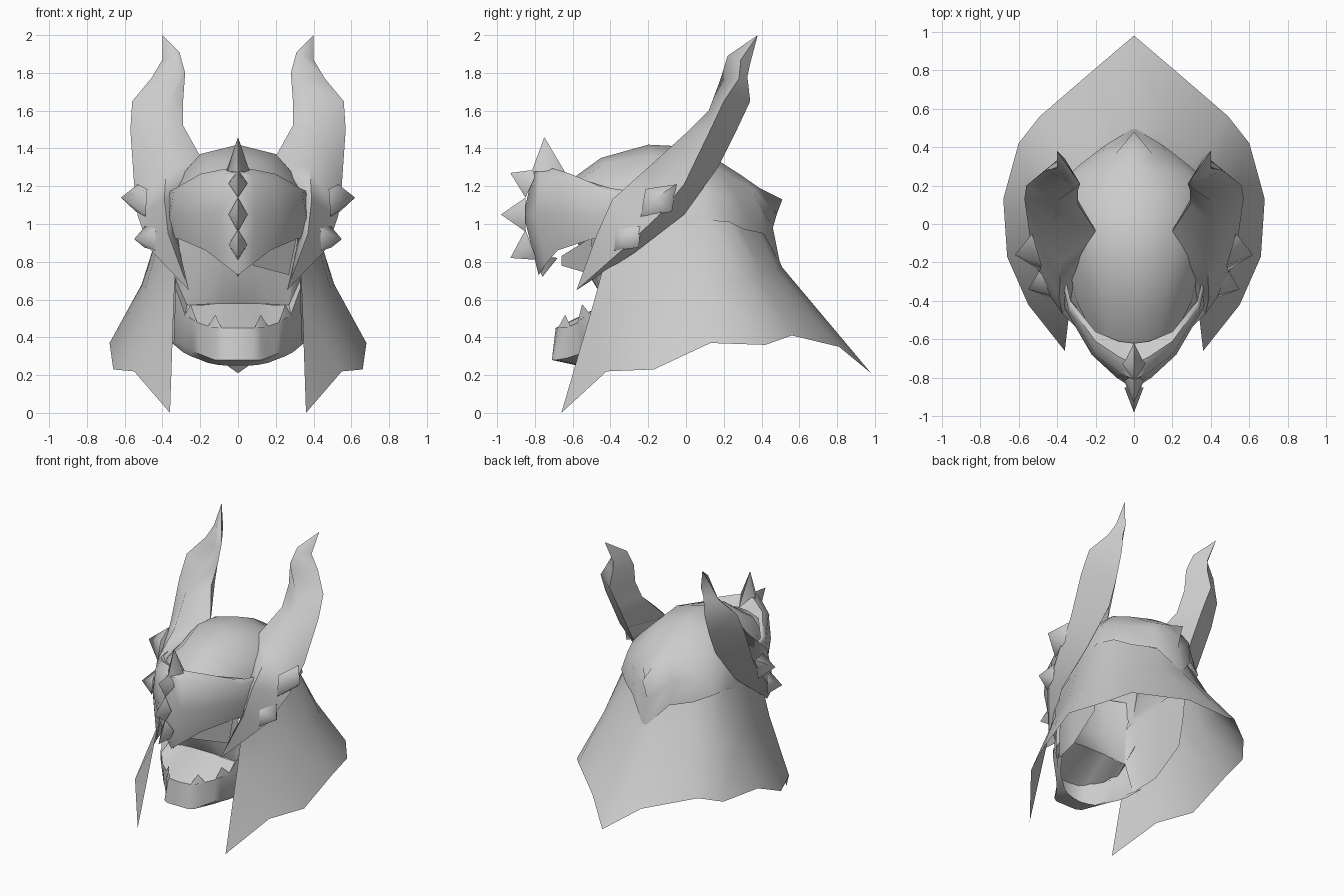
import bpy, bmesh, math
from mathutils import Vector

steel = bpy.data.materials.new("grey steel")
steel.diffuse_color = (0.6, 0.6, 0.6, 1)


def build(name, verts, faces, mirror=True, angle=40):
    me = bpy.data.meshes.new(name)
    me.from_pydata(verts, [], faces)
    bm = bmesh.new()
    bm.from_mesh(me)
    bmesh.ops.remove_doubles(bm, verts=bm.verts, dist=0.0005)
    bmesh.ops.recalc_face_normals(bm, faces=bm.faces)
    bm.to_mesh(me)
    bm.free()
    ob = bpy.data.objects.new(name, me)
    bpy.context.collection.objects.link(ob)
    me.materials.append(steel)
    if mirror:
        mod = ob.modifiers.new("mirror", 'MIRROR')
        mod.use_clip = True
    bpy.ops.object.select_all(action='DESELECT')
    ob.select_set(True)
    bpy.context.view_layer.objects.active = ob
    bpy.ops.object.shade_smooth_by_angle(angle=math.radians(angle))
    return ob


def loft(name, rows, closed=False, angle=40):
    """Skin between rows of equal point count."""
    n = len(rows[0])
    verts = [p for r in rows for p in r]
    faces = []
    for i in range(len(rows) - 1):
        for j in range(n if closed else n - 1):
            k = (j + 1) % n
            faces.append((i * n + j, i * n + k, (i + 1) * n + k, (i + 1) * n + j))
    return build(name, verts, faces, angle=angle)


def spike(name, a, b, side, tip, mirror=False):
    """Four-sided thorn: a and b end the long base axis, side is the half width."""
    a, b, s = Vector(a), Vector(b), Vector(side)
    m = (a + b) / 2
    verts = [a, m + s, b, m - s, Vector(tip)]
    build(name, verts, [(0, 1, 4), (1, 2, 4), (2, 3, 4), (3, 0, 4)], mirror, 85)


# skull cap: sections from brow to nape, each from the crown down to the rim
loft("skull_cap", [
    [(0, -.63, 1.22), (.12, -.61, 1.21), (.22, -.56, 1.16), (.30, -.48, .95)],
    [(0, -.45, 1.35), (.15, -.43, 1.32), (.30, -.40, 1.18), (.35, -.38, .85)],
    [(0, -.20, 1.42), (.20, -.18, 1.37), (.35, -.15, 1.20), (.39, -.15, .93)],
    [(0, 0, 1.41), (.20, .02, 1.35), (.37, .08, 1.18), (.41, .10, 1.02)],
    [(0, .18, 1.33), (.17, .17, 1.29), (.33, .21, 1.15), (.37, .23, 1.01)],
    [(0, .29, 1.26), (.13, .27, 1.23), (.27, .27, 1.14), (.28, .31, .97)],
    [(0, .39, 1.19), (.10, .36, 1.18), (.16, .38, 1.12), (.15, .41, .95)],
    [(0, .51, 1.13), (0, .48, 1.05), (0, .46, .98), (0, .50, .78)],
])

# neck cape: top, middle and hem rows from the front edge to the back centre
loft("neck_cape", [
    [(.33, -.43, .80), (.36, -.27, .89), (.39, -.10, 1.0), (.39, .10, 1.06),
     (.34, .21, 1.04), (.25, .28, 1.0), (.12, .38, .97), (0, .44, .93)],
    [(.34, -.49, .58), (.44, -.30, .62), (.49, -.10, .66), (.51, .12, .68),
     (.46, .30, .70), (.36, .40, .72), (.16, .48, .75), (0, .51, .77)],
    [(.36, -.66, 0), (.55, -.42, .22), (.66, -.17, .23), (.68, .13, .37),
     (.60, .42, .36), (.49, .56, .41), (.20, .81, .35), (0, .98, .21)],
], angle=60)

# visor: inner rim, brow ridge, brow, cheek line, lower edge, from centre to side
loft("visor", [
    [(0, -.62, 1.24), (.08, -.61, 1.24), (.20, -.56, 1.24), (.33, -.40, 1.19), (.36, -.27, 1.17)],
    [(0, -.73, 1.30), (.08, -.69, 1.29), (.20, -.61, 1.265), (.33, -.43, 1.19), (.37, -.27, 1.17)],
    [(0, -.81, 1.28), (.08, -.77, 1.26), (.20, -.68, 1.23), (.34, -.45, 1.17), (.38, -.27, 1.15)],
    [(0, -.86, 1.05), (.09, -.80, 1.05), (.22, -.68, 1.05), (.36, -.44, 1.04), (.39, -.25, 1.03)],
    [(0, -.78, .73), (.08, -.74, .79), (.17, -.68, .86), (.31, -.50, .92), (.38, -.25, .92)],
], angle=50)

# recessed face wall behind the visor
loft("face_wall", [
    [(0, -.60, 1.15), (.08, -.59, 1.14), (.18, -.55, 1.10), (.33, -.40, 1.05)],
    [(0, -.56, .80), (.08, -.55, .80), (.18, -.52, .82), (.31, -.45, .86)],
    [(0, -.42, .58), (.08, -.42, .58), (.17, -.42, .575), (.27, -.42, .57)],
], angle=60)

# small cheek plate under one side of the visor
build("cheek_plate", [(.08, -.66, .83), (.31, -.50, .93), (.27, -.49, .73), (.08, -.66, .78)],
      [(0, 1, 2, 3)], mirror=False)

# jaw: mouth floor, toothed lip, lower edge and underside, centre to side
loft("jaw", [
    [(0, -.42, .58), (.07, -.42, .58), (.10, -.42, .58), (.15, -.42, .575),
     (.20, -.42, .57), (.25, -.42, .57), (.27, -.42, .57), (.33, -.38, .72)],
    [(0, -.69, .45), (.085, -.68, .45), (.12, -.64, .45), (.16, -.61, .46),
     (.22, -.57, .48), (.25, -.55, .50), (.28, -.50, .52), (.33, -.42, .66)],
    [(0, -.71, .28), (.08, -.71, .28), (.12, -.69, .28), (.15, -.63, .29),
     (.20, -.57, .31), (.24, -.53, .33), (.28, -.47, .35), (.34, -.40, .38)],
    [(0, -.57, .25), (.06, -.56, .25), (.11, -.55, .255), (.16, -.53, .265),
     (.21, -.49, .285), (.25, -.46, .30), (.29, -.42, .32), (.35, -.33, .37)],
], angle=35)

# jaw side guard running back inside the cape and up to the cap
loft("jaw_guard", [
    [(.31, -.45, .86), (.34, -.38, .92), (.37, -.20, .97), (.39, .08, 1.02)],
    [(.27, -.42, .58), (.33, -.38, .66), (.37, -.20, .68), (.38, .06, .75)],
    [(.33, -.41, .38), (.34, -.38, .375), (.36, -.20, .40), (.37, .03, .55)],
], angle=60)

# lower teeth
spike("front_tooth", (.085, -.68, .445), (.16, -.61, .455), (.01, .02, 0), (.12, -.64, .52), True)
spike("side_tooth", (.215, -.575, .475), (.285, -.50, .515), (.01, .02, 0), (.25, -.55, .575), True)

# horns: sections of inner, front, outer and back points from tip to cheek
tip, low = (.40, .38, 2.0), (.26, -.58, .65)
loft("horn", [
    [tip] * 4,
    [(.31, .25, 1.91), (.335, .22, 1.89), (.40, .29, 1.87), (.36, .34, 1.85)],
    [(.28, .21, 1.80), (.31, .18, 1.76), (.46, .28, 1.77), (.37, .325, 1.78)],
    [(.29, .18, 1.66), (.40, .12, 1.60), (.56, .20, 1.65), (.39, .34, 1.65)],
    [(.29, .10, 1.52), (.43, .01, 1.49), (.57, .13, 1.50), (.37, .26, 1.48)],
    [(.19, -.05, 1.34), (.38, -.20, 1.30), (.55, -.01, 1.21), (.36, .17, 1.30)],
    [(.30, -.30, 1.17), (.39, -.39, 1.13), (.53, -.15, 1.04), (.40, -.01, 1.05)],
    [(.33, -.40, .95), (.37, -.47, .95), (.47, -.33, .87), (.40, -.27, .85)],
    [low] * 4,
], closed=True, angle=70)

# thorns on the outer edge of each horn
spike("upper_horn_thorn", (.53, -.05, 1.21), (.49, -.24, 1.04), (-.03, -.07, .06), (.62, -.16, 1.14), True)
spike("lower_horn_thorn", (.49, -.24, .99), (.44, -.38, .86), (-.03, -.06, .05), (.55, -.34, .92), True)

# crest thorns down the centre of the visor: base start, base end, tip, half width
crest = [
    ((-.82, 1.27), (-.62, 1.24), (-.75, 1.46), .07),
    ((-.78, 1.29), (-.85, 1.14), (-.93, 1.27), .05),
    ((-.85, 1.14), (-.85, .96), (-.98, 1.05), .05),
    ((-.85, .97), (-.79, .81), (-.93, .82), .05),
    ((-.81, .84), (-.68, .82), (-.76, .72), .06),
]
for a, b, t, w in crest:
    spike("crest_thorn", (0, *a), (0, *b), (w, 0, 0), (0, *t))
